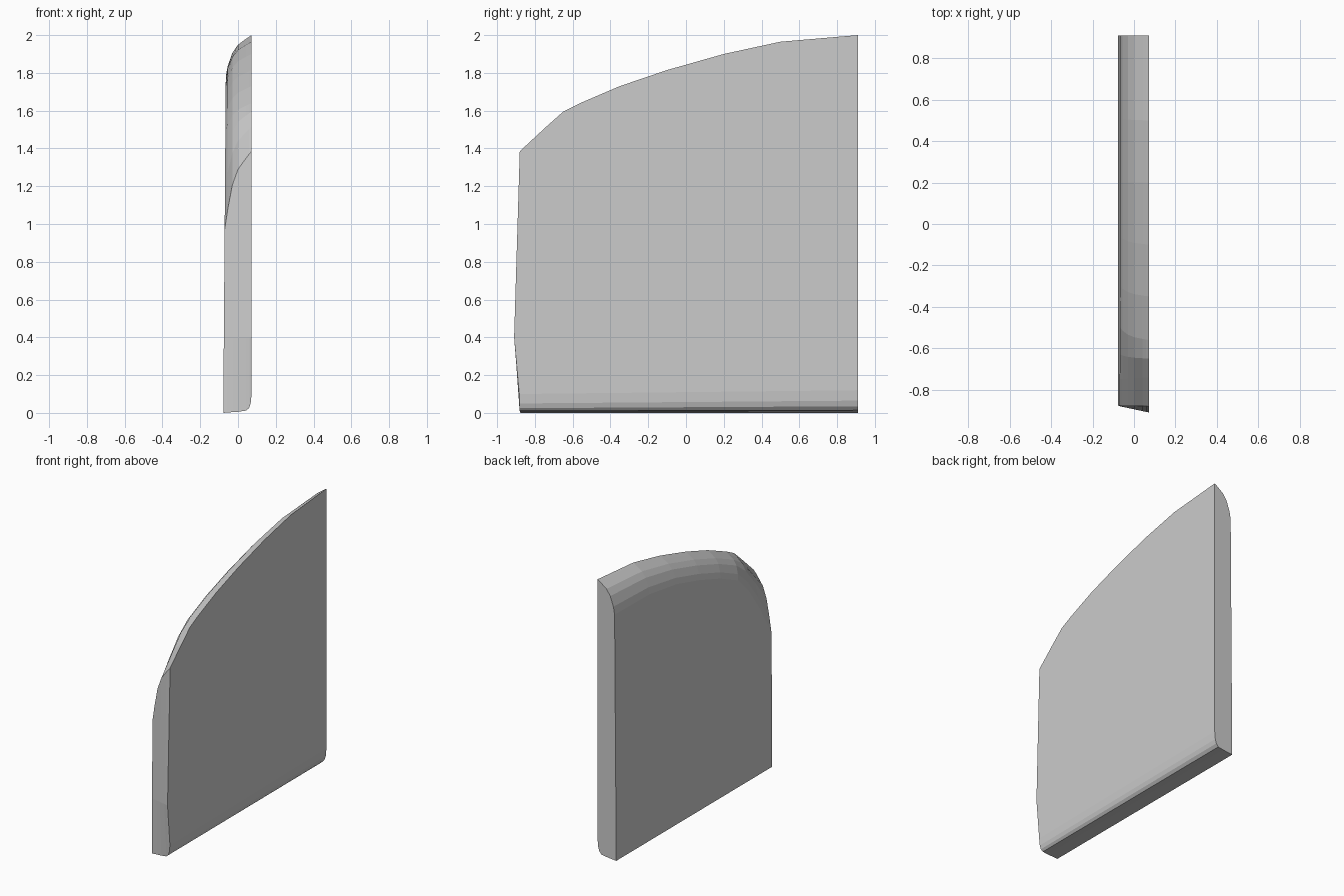
import bpy, bmesh

if "Cube" in bpy.data.objects:
    bpy.data.objects.remove(bpy.data.objects["Cube"])

# Side outlines of the top edge (y, z), back to front: right face and smaller left face
outer = [(0.91, 2.0), (0.5, 1.965), (0.2, 1.9), (-0.1, 1.815), (-0.35, 1.73),
         (-0.56, 1.64), (-0.65, 1.595), (-0.74, 1.515), (-0.88, 1.385)]
inner = [(0.91, 1.78), (0.51, 1.775), (0.2, 1.73), (-0.06, 1.66), (-0.3, 1.58),
         (-0.5, 1.49), (-0.63, 1.36), (-0.75, 1.19), (-0.877, 0.97)]

# Layers across the thickness: x, blend towards the left face, bottom z at back, at front
layers = [(0.072, 0.0, 0.12, 0.10), (0.067, 0.015, 0.065, 0.05), (0.058, 0.04, 0.035, 0.025),
          (0.042, 0.09, 0.014, 0.012), (0.0, 0.23, 0.008, 0.006), (-0.03, 0.43, 0.004, 0.004),
          (-0.055, 0.75, 0.002, 0.002), (-0.078, 1.0, 0.0, 0.0)]


def loop_points(x, t, zb_back, zb_front):
    top = [(a[0] + (b[0] - a[0]) * t, a[1] + (b[1] - a[1]) * t)
           for a, b in zip(outer, inner)]
    bulge = 0.032 * (x + 0.078) / 0.15
    front = [(-0.878 - bulge, 0.4), (-0.876 - bulge * 0.2, zb_front)]
    pts = top + front + [(0.91, zb_back)]
    # the left face leans inwards slightly as it rises
    lean = 0.0075 if t == 1.0 else 0.0
    return [(x + lean * z, y, z) for y, z in pts]


# Loft the layers and cap both faces
bm = bmesh.new()
rings = [[bm.verts.new(p) for p in loop_points(*layer)] for layer in layers]
n = len(rings[0])
for a, b in zip(rings, rings[1:]):
    for i in range(n):
        j = (i + 1) % n
        bm.faces.new((a[i], a[j], b[j], b[i]))
bm.faces.new(rings[0])
bm.faces.new(rings[-1][::-1])
bmesh.ops.recalc_face_normals(bm, faces=bm.faces)

mesh = bpy.data.meshes.new("curved_panel")
bm.to_mesh(mesh)
bm.free()
panel = bpy.data.objects.new("curved_panel", mesh)
bpy.context.collection.objects.link(panel)
